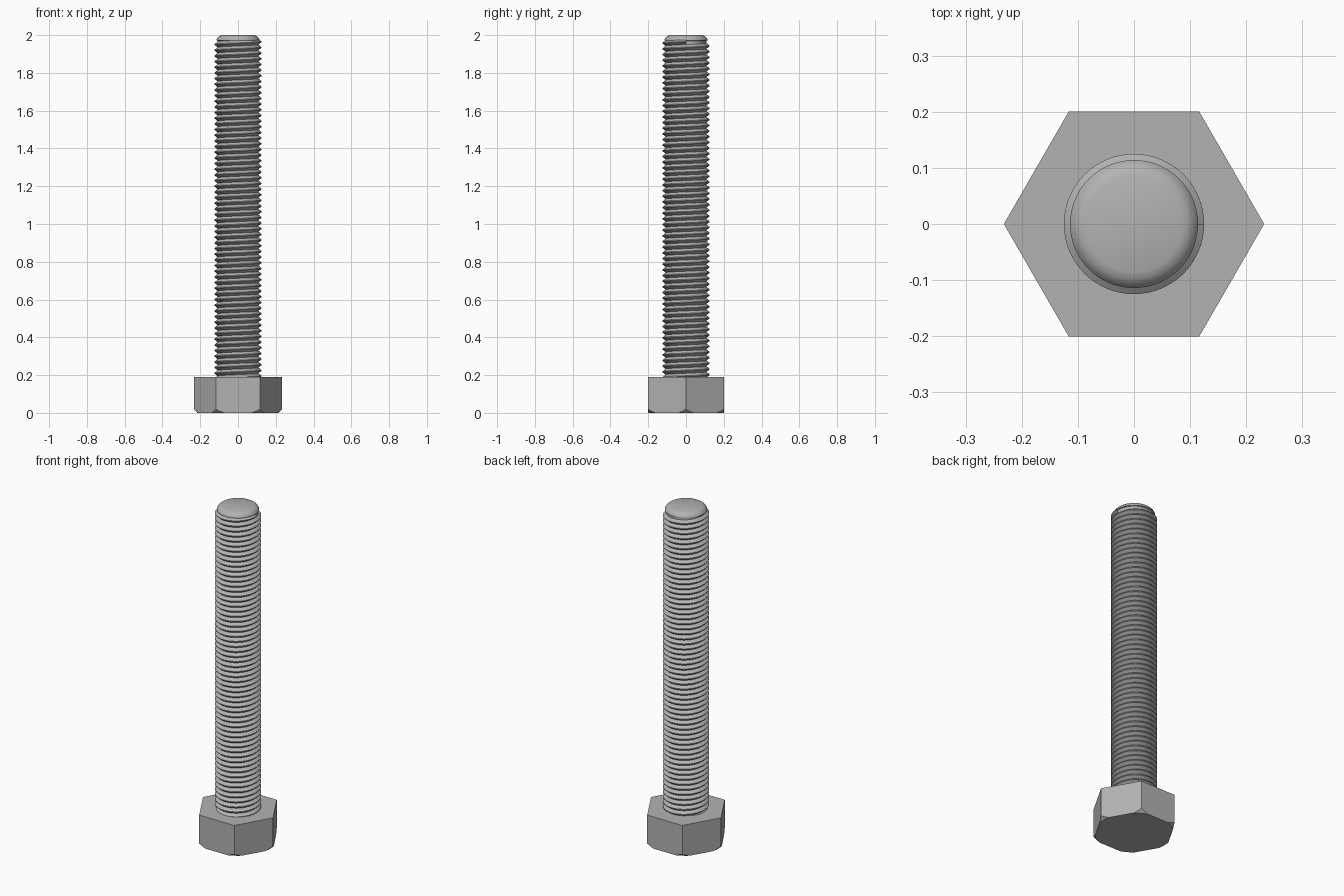
import bpy, bmesh
from math import sin, cos, pi, tau, radians

cube = bpy.data.objects.get("Cube")
if cube:
    bpy.data.objects.remove(cube)

steel = bpy.data.materials.new("grey_steel")
steel.use_nodes = True
GREY = (0.45, 0.45, 0.45, 1)
steel.diffuse_color = GREY
steel.node_tree.nodes["Principled BSDF"].inputs["Base Color"].default_value = GREY

HEAD_TOP, TIP = 0.19, 2.0
ROOT, CREST, PITCH = 0.108, 0.125, 0.03
FLAT = 0.086            # radius of the flat tip


def make_object(name, bm):
    mesh = bpy.data.meshes.new(name)
    bm.to_mesh(mesh)
    bm.free()
    obj = bpy.data.objects.new(name, mesh)
    bpy.context.collection.objects.link(obj)
    mesh.materials.append(steel)
    return obj


def smooth(obj, angle):
    bpy.ops.object.select_all(action='DESELECT')
    obj.select_set(True)
    bpy.context.view_layer.objects.active = obj
    bpy.ops.object.shade_smooth_by_angle(angle=radians(angle))


def lathe(name, profile, sides, turn=0.0):
    """Closed solid of revolution from (radius, z) points, bottom to top."""
    bm = bmesh.new()
    rings = [[bm.verts.new((r * cos(turn + tau * i / sides), r * sin(turn + tau * i / sides), z))
              for i in range(sides)] for r, z in profile]
    for low, high in zip(rings, rings[1:]):
        for i in range(sides):
            j = (i + 1) % sides
            bm.faces.new((low[i], low[j], high[j], high[i]))
    bm.faces.new(rings[0][::-1])
    bm.faces.new(rings[-1])
    return make_object(name, bm)


# Hexagonal head, its lower corners turned down by a cone
head = lathe("hex_head", [(0.232, 0), (0.232, HEAD_TOP)], 6)
cone = lathe("head_chamfer_cutter", [(0.113, -0.1), (0.513, 0.3)], 72)
cone.hide_render = True
trim = head.modifiers.new("corner_chamfer", 'BOOLEAN')
trim.operation, trim.solver, trim.object = 'INTERSECT', 'EXACT', cone
bpy.context.view_layer.objects.active = head
bpy.ops.object.modifier_apply(modifier=trim.name)
bpy.data.objects.remove(cone)
smooth(head, 20)

# Core with rounded tip
core = lathe("shank_core", [(ROOT, HEAD_TOP - 0.02), (ROOT, 1.97), (0.114, 1.972), (0.114, 1.978),
                            (0.108, 1.988), (0.099, 1.995), (FLAT, TIP)], 64)
smooth(core, 25)

# Helical thread: a ridge section swept up the core
SIDES = 64
SECTION = [(0, ROOT), (0.44, CREST), (0.56, CREST), (1, ROOT)]
START, END = HEAD_TOP - 0.01, 1.978
turns = int((END - START) / PITCH) + 1
bm = bmesh.new()
previous = None
for step in range(turns * SIDES + 1):
    a = tau * step / SIDES
    row = []
    for lift, r in SECTION:
        z = START + PITCH * (step / SIDES - 1 + lift)
        z = min(max(z, START), END)
        r = min(r, 0.114 + max(0, END - z))     # run out at the tip
        row.append(bm.verts.new((r * cos(a), r * sin(a), z)))
    if previous:
        for k in range(len(SECTION) - 1):
            bm.faces.new((previous[k], row[k], row[k + 1], previous[k + 1]))
    previous = row
bmesh.ops.remove_doubles(bm, verts=bm.verts, dist=0.00001)
thread = make_object("screw_thread", bm)
smooth(thread, 25)
